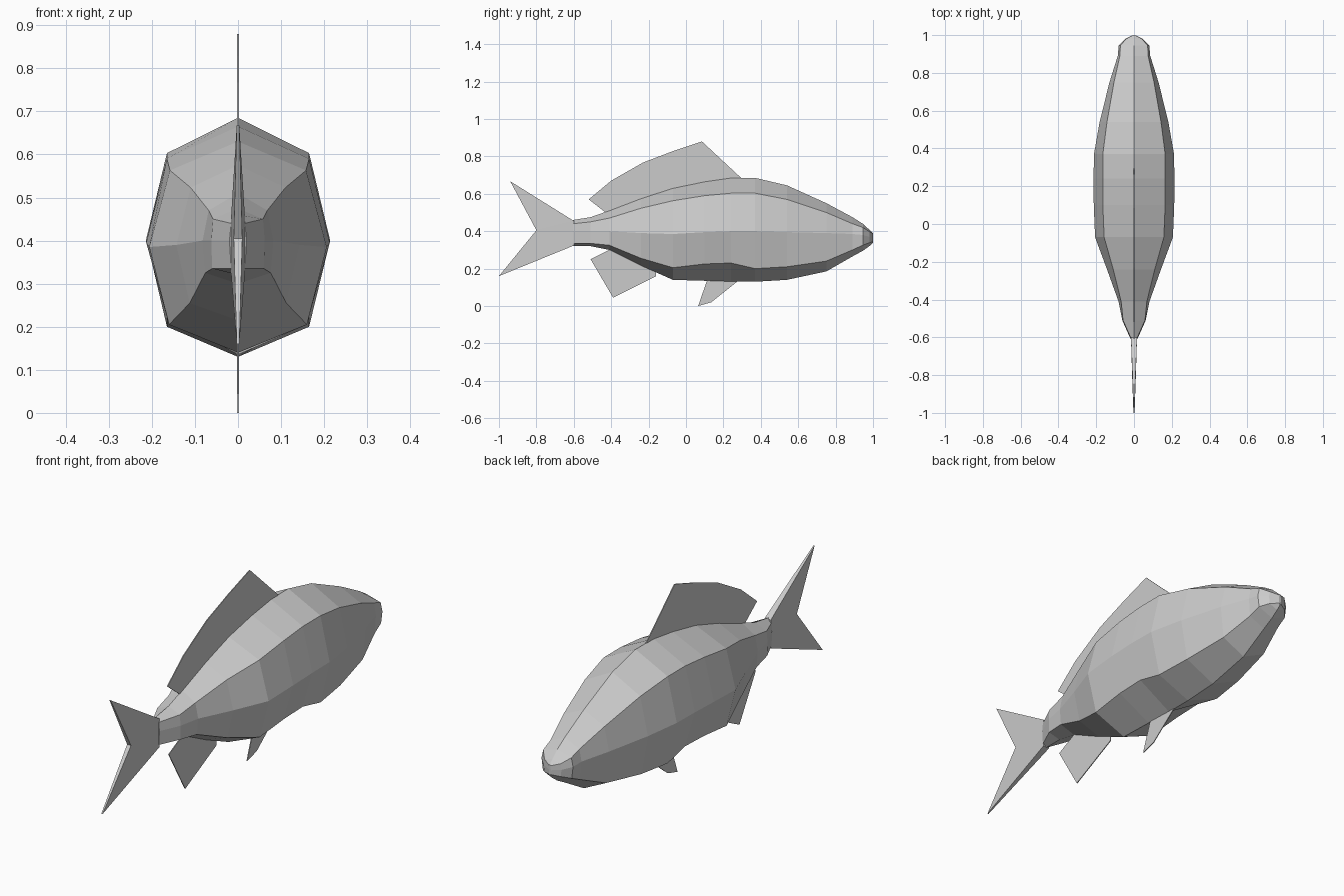
import bpy, bmesh

cube = bpy.data.objects.get("Cube")
if cube:
    bpy.data.objects.remove(cube, do_unlink=True)

# Single plain grey
grey = bpy.data.materials.new("plain_grey")
grey.use_nodes = True
grey.diffuse_color = (0.6, 0.6, 0.6, 1)
grey.node_tree.nodes["Principled BSDF"].inputs["Base Color"].default_value = (0.6, 0.6, 0.6, 1)


def finish(name, bm):
    bmesh.ops.recalc_face_normals(bm, faces=bm.faces)
    mesh = bpy.data.meshes.new(name)
    bm.to_mesh(mesh)
    bm.free()
    mesh.materials.append(grey)
    obj = bpy.data.objects.new(name, mesh)
    bpy.context.collection.objects.link(obj)
    return obj


# Body: eight-sided rings along y
# y, z of top, shoulder, flank, lower edge, belly, then half widths of shoulder, flank, lower edge
STATIONS = [
    (-0.605, 0.460, 0.440, 0.40, 0.335, 0.320, 0.016, 0.020, 0.016),
    (-0.51, 0.475, 0.450, 0.40, 0.335, 0.320, 0.058, 0.062, 0.060),
    (-0.41, 0.510, 0.470, 0.40, 0.325, 0.300, 0.068, 0.082, 0.076),
    (-0.24, 0.575, 0.523, 0.39, 0.255, 0.215, 0.110, 0.143, 0.112),
    (-0.07, 0.630, 0.563, 0.385, 0.205, 0.140, 0.158, 0.206, 0.160),
    (0.10, 0.665, 0.590, 0.395, 0.225, 0.135, 0.165, 0.213, 0.165),
    (0.24, 0.685, 0.603, 0.40, 0.230, 0.130, 0.165, 0.214, 0.165),
    (0.37, 0.685, 0.603, 0.40, 0.200, 0.130, 0.165, 0.212, 0.165),
    (0.54, 0.645, 0.570, 0.395, 0.210, 0.140, 0.143, 0.182, 0.148),
    (0.75, 0.550, 0.500, 0.39, 0.240, 0.185, 0.106, 0.130, 0.115),
    (0.89, 0.475, 0.440, 0.385, 0.300, 0.265, 0.075, 0.086, 0.080),
    (0.945, 0.440, 0.420, 0.38, 0.325, 0.295, 0.072, 0.081, 0.074),
    (0.98, 0.408, 0.398, 0.37, 0.338, 0.320, 0.042, 0.046, 0.042),
    (1.00, 0.390, 0.386, 0.365, 0.345, 0.337, 0.004, 0.005, 0.004),
]
bm = bmesh.new()
rings = []
for y, zt, zs, zf, zl, zb, ws, wf, wl in STATIONS:
    half = [(ws, zs), (wf, zf), (wl, zl)]
    section = [(0, zt)] + half + [(0, zb)] + [(-x, z) for x, z in reversed(half)]
    rings.append([bm.verts.new((x, y, z)) for x, z in section])
for a, b in zip(rings, rings[1:]):
    for i in range(8):
        j = (i + 1) % 8
        bm.faces.new((a[i], a[j], b[j], b[i]))
bm.faces.new(rings[0])
bm.faces.new(rings[-1])
finish("body", bm)


# Forked tail: thick at the root, thin at the tips
def tail_fin():
    outline = [(-0.60, 0.455, 0.016), (-0.94, 0.667, 0.003), (-0.80, 0.405, 0.010),
               (-1.00, 0.160, 0.003), (-0.60, 0.323, 0.016)]
    bm = bmesh.new()
    sides = [[bm.verts.new((s * x, y, z)) for y, z, x in outline] for s in (1, -1)]
    for v in sides:
        for tri in ((0, 1, 2), (0, 2, 4), (4, 2, 3)):
            bm.faces.new([v[i] for i in tri])
    right, left = sides
    for i in range(5):
        j = (i + 1) % 5
        bm.faces.new((right[i], right[j], left[j], left[i]))
    finish("tail_fin", bm)


tail_fin()


# Thin flat fins on the centre line, rooted inside the body
def flat_fin(name, outline, thickness=0.004):
    bm = bmesh.new()
    face = bm.faces.new([bm.verts.new((-thickness / 2, y, z)) for y, z in outline])
    out = bmesh.ops.extrude_face_region(bm, geom=[face])
    moved = [g for g in out["geom"] if isinstance(g, bmesh.types.BMVert)]
    bmesh.ops.translate(bm, verts=moved, vec=(thickness, 0, 0))
    finish(name, bm)


flat_fin("dorsal_fin", [(-0.52, 0.57), (-0.40, 0.67), (-0.23, 0.767), (-0.07, 0.828),
                        (0.085, 0.88), (0.30, 0.68), (0.20, 0.62), (-0.07, 0.58),
                        (-0.38, 0.47), (-0.43, 0.50)])
flat_fin("anal_fin", [(-0.51, 0.25), (-0.39, 0.045), (-0.16, 0.16), (-0.16, 0.24),
                      (-0.38, 0.34), (-0.41, 0.30)])
flat_fin("pelvic_fin", [(0.065, 0.0), (0.135, 0.02), (0.28, 0.135), (0.26, 0.18),
                        (0.13, 0.18), (0.11, 0.13)])
